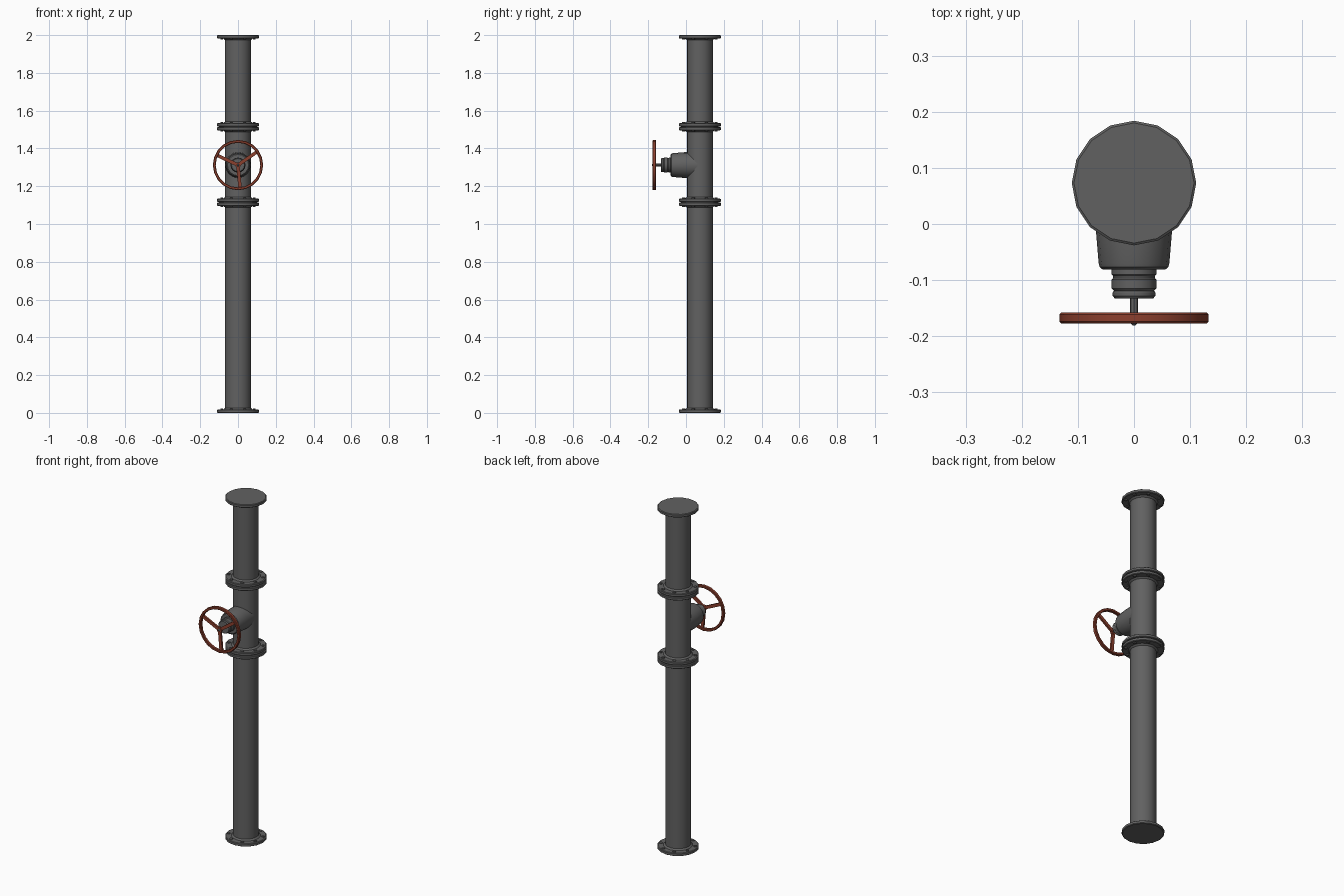
import bpy, bmesh, math
from mathutils import Matrix, Vector

if "Cube" in bpy.data.objects:
    bpy.data.objects.remove(bpy.data.objects["Cube"])

PIPE_Y = 0.073      # pipe axis
VALVE_Z = 1.312     # valve axis height
R = 0.069           # pipe radius


def material(name, rgb):
    m = bpy.data.materials.new(name)
    m.diffuse_color = (*rgb, 1)
    m.use_nodes = True
    m.node_tree.nodes["Principled BSDF"].inputs["Base Color"].default_value = m.diffuse_color
    return m


steel = material("dark grey steel", (0.12, 0.12, 0.12))
red = material("rust red paint", (0.26, 0.05, 0.027))

# Turns a lathe's z axis so that height runs forward (-y)
FORWARD = Matrix.Translation((0, 0, VALVE_Z)) @ Matrix.Rotation(math.pi / 2, 4, 'X')


def finish(name, bm, mat, matrix=Matrix()):
    bmesh.ops.recalc_face_normals(bm, faces=bm.faces)
    bm.transform(matrix)
    me = bpy.data.meshes.new(name)
    bm.to_mesh(me)
    bm.free()
    me.materials.append(mat)
    ob = bpy.data.objects.new(name, me)
    bpy.context.collection.objects.link(ob)
    bpy.ops.object.select_all(action='DESELECT')
    ob.select_set(True)
    bpy.context.view_layer.objects.active = ob
    bpy.ops.object.shade_smooth_by_angle(angle=math.radians(32))
    return ob


def lathe(name, profile, mat, matrix, sides=16, ring=False):
    """Revolve (radius, height) points; a ring closes on itself, others are capped."""
    bm = bmesh.new()
    loops = [[bm.verts.new((r * math.cos(a), r * math.sin(a), h))
              for a in (math.tau * i / sides for i in range(sides))]
             for r, h in profile]
    pairs = list(zip(loops, loops[1:]))
    if ring:
        pairs.append((loops[-1], loops[0]))
    else:
        bm.faces.new(loops[0])
        bm.faces.new(loops[-1])
    for a, b in pairs:
        for i in range(sides):
            j = (i + 1) % sides
            bm.faces.new((a[i], a[j], b[j], b[i]))
    return finish(name, bm, mat, matrix)


def upright(z, flip=False):
    m = Matrix.Translation((0, PIPE_Y, z))
    return m @ Matrix.Rotation(math.pi, 4, 'X') if flip else m


# Pipe sections
for name, z0, z1 in (("lower_pipe", 0.01, 1.11), ("valve_body_pipe", 1.12, 1.51),
                     ("upper_pipe", 1.52, 1.99)):
    lathe(name, [(R, z0), (R, z1)], steel, upright(0))

# Flanges with a small weld collar, and low bolt heads on the collar side
flange = [(0.107, 0), (0.111, 0.003), (0.111, 0.015), (0.107, 0.018),
          (0.078, 0.018), (0.074, 0.022), (R - 0.002, 0.027)]
for name, z, flip in (("bottom_flange", 0, False),
                      ("lower_joint_flange_a", 1.1135, True),
                      ("lower_joint_flange_b", 1.1165, False),
                      ("upper_joint_flange_a", 1.5135, True),
                      ("upper_joint_flange_b", 1.5165, False),
                      ("top_flange", 2.0, True)):
    lathe(name, flange, steel, upright(z, flip))
    bm = bmesh.new()
    for k in range(8):
        a = math.tau * (k + 0.5) / 8
        bmesh.ops.create_cone(bm, cap_ends=True, segments=6, radius1=0.009, radius2=0.009,
                              depth=0.007,
                              matrix=Matrix.Translation((0.093 * math.cos(a),
                                                         0.093 * math.sin(a), 0.019)))
    finish(name + "_bolts", bm, steel, upright(z, flip))

# Gaskets between the paired flanges
for name, z in (("lower_gasket", 1.115), ("upper_gasket", 1.515)):
    lathe(name, [(0.1, -0.003), (0.1, 0.003)], steel, upright(z))

# Valve bonnet, gland and stem, turned on the forward axis
lathe("valve_bonnet", [(0.068, -0.06), (0.068, 0.01), (0.063, 0.07),
                       (0.061, 0.077), (0.056, 0.081)], steel, FORWARD)
lathe("gland", [(0.040, 0.078), (0.040, 0.090), (0.037, 0.093), (0.037, 0.096),
                (0.040, 0.099), (0.040, 0.115), (0.036, 0.119), (0.038, 0.122),
                (0.038, 0.128), (0.034, 0.133)], steel, FORWARD)
lathe("valve_stem", [(0.007, 0.13), (0.007, 0.176), (0.002, 0.181)], steel, FORWARD, 8)

# Handwheel: rim, hub and three spokes
lathe("handwheel_rim", [(0.118, 0.161), (0.121, 0.158), (0.130, 0.158), (0.133, 0.161),
                        (0.133, 0.174), (0.130, 0.177), (0.121, 0.177), (0.118, 0.174)],
      red, FORWARD, 20, ring=True)
lathe("handwheel_hub", [(0.015, 0.161), (0.015, 0.175)], red, FORWARD, 12)
bm = bmesh.new()
for deg in (35, 155, 275):
    m = (Matrix.Rotation(math.radians(deg), 4, 'Z')
         @ Matrix.Translation((0.062, 0, 0.168)) @ Matrix.Diagonal((0.122, 0.018, 0.011, 1)))
    bmesh.ops.create_cube(bm, size=1, matrix=m)
finish("handwheel_spokes", bm, red, FORWARD)
